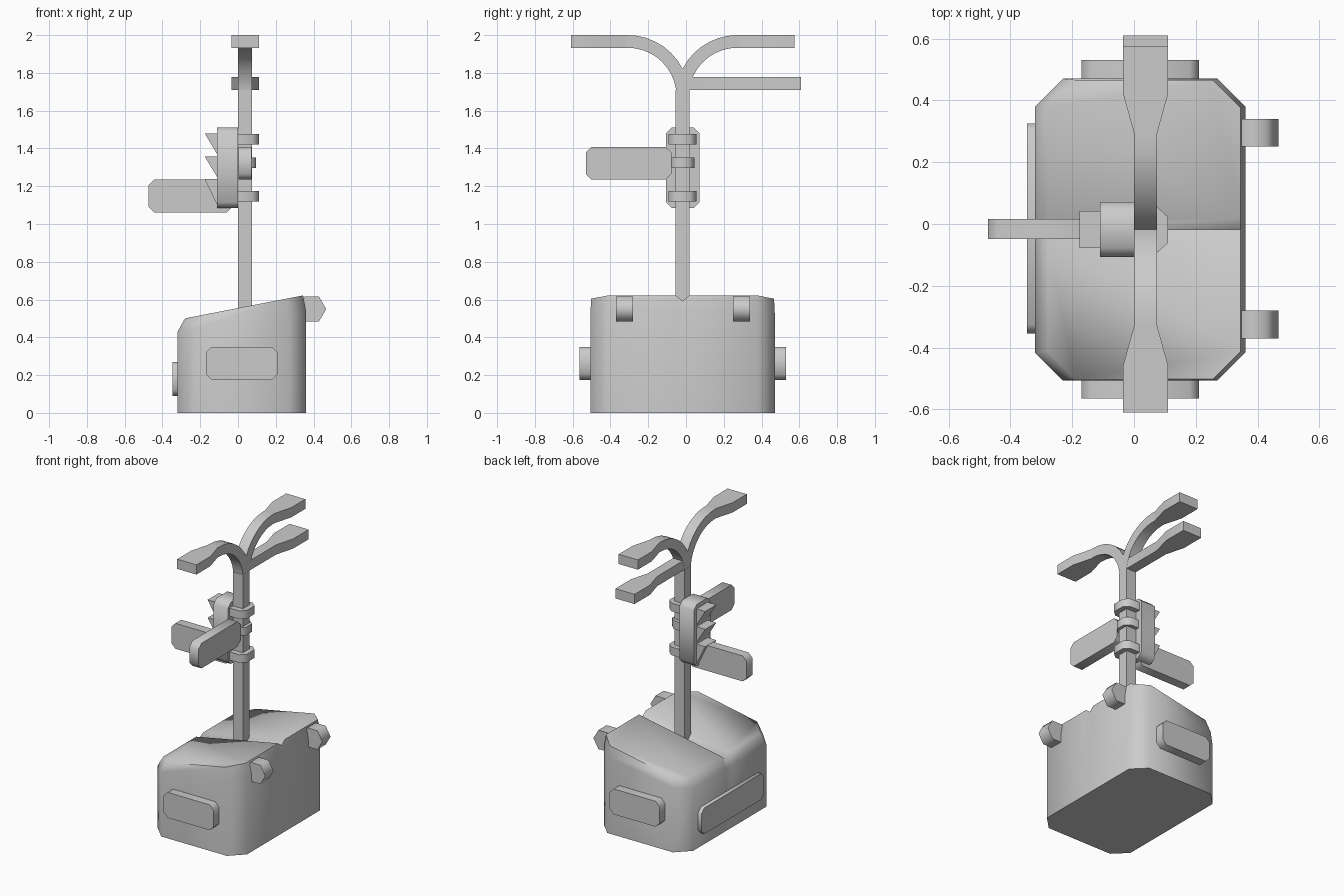
import bpy, bmesh, math

if "Cube" in bpy.data.objects:
    bpy.data.objects.remove(bpy.data.objects["Cube"])

CY = -0.018   # centre line of the body and post in y
PX = 0.0375   # centre line of the post in x


def finish(name, bm, angle=62):
    bmesh.ops.recalc_face_normals(bm, faces=bm.faces)
    me = bpy.data.meshes.new(name)
    bm.to_mesh(me)
    bm.free()
    ob = bpy.data.objects.new(name, me)
    bpy.context.collection.objects.link(ob)
    bpy.ops.object.select_all(action='DESELECT')
    ob.select_set(True)
    bpy.context.view_layer.objects.active = ob
    bpy.ops.object.shade_smooth_by_angle(angle=math.radians(angle))
    return ob


def loft(name, rings, cap=True):
    bm = bmesh.new()
    vs = [[bm.verts.new(p) for p in r] for r in rings]
    n = len(rings[0])
    for a, b in zip(vs, vs[1:]):
        for i in range(n):
            j = (i + 1) % n
            bm.faces.new((a[i], a[j], b[j], b[i]))
    bm.faces.new(vs[0])
    if cap:
        bm.faces.new(vs[-1])
        return finish(name, bm)
    return bm, vs


def prism(name, profile, axis, lo, hi):
    place = {'x': lambda a, b, t: (t, a, b),
             'y': lambda a, b, t: (a, t, b),
             'z': lambda a, b, t: (a, b, t)}[axis]
    return loft(name, [[place(a, b, t) for a, b in profile] for t in (lo, hi)])


def chamfered(a0, a1, b0, b1, c=0.03):
    return [(a0 + c, b0), (a1 - c, b0), (a1, b0 + c), (a1, b1 - c),
            (a1 - c, b1), (a0 + c, b1), (a0, b1 - c), (a0, b0 + c)]


# Body: eight-sided box with sloping top, split by a groove
def body_ring(x0, x1, hy, z, slope, groove):
    c, g = 0.09, 0.036
    pts = [(x0 + c, -hy), (x1 - c, -hy), (x1, c - hy), (x1, -g), (x1, 0), (x1, g), (x1, hy - c),
           (x1 - c, hy), (x0 + c, hy), (x0, hy - c), (x0, g), (x0, 0), (x0, -g), (x0, c - hy)]
    return [(x, y + CY, z + slope * x - (groove if y == 0 else 0)) for x, y in pts]


bm, vs = loft("body", [body_ring(-0.32, 0.36, 0.488, 0, 0, 0),
                       body_ring(-0.32, 0.36, 0.488, 0.482, 0.162, 0),
                       body_ring(-0.28, 0.345, 0.484, 0.555, 0.194, 0.03)], cap=False)
top = vs[-1]
for idx in ((13, 0, 1, 2, 3, 12), (12, 3, 4, 11), (11, 4, 5, 10), (10, 5, 6, 7, 8, 9)):
    bm.faces.new([top[i] for i in idx])
finish("body", bm)

# Raised side panels
panel = chamfered(-0.17, 0.21, 0.175, 0.35)
prism("front_panel", panel, 'y', -0.565, -0.49)
prism("back_panel", panel, 'y', 0.455, 0.53)
prism("left_panel", chamfered(-0.355, 0.325, 0.09, 0.27), 'x', -0.346, -0.30)

# Hinge knuckles
knuckle = [(0.315, 0.55), (0.353, 0.615), (0.429, 0.615),
           (0.467, 0.55), (0.429, 0.485), (0.353, 0.485)]
for name, y in (("front_hinge", -0.37), ("back_hinge", 0.25)):
    prism(name, knuckle, 'y', y, y + 0.09)

# Post
h = 0.037
prism("post", [(0, CY - h), (0.075, CY - h), (0.075, CY + h), (0, CY + h)], 'z', 0.5, 1.71)


# Branches: strips that flare towards the tip
def section(lower, upper, half, side):
    return [(PX + sx * half, CY + side * u, z)
            for sx, (u, z) in ((-1, lower), (1, lower), (1, upper), (-1, upper))]


def flat_end(z, flare, tip, side, wide0, wide1):
    return [section((u, z), (u, z + 0.067), w, side)
            for u, w in ((flare, wide0), (flare + 0.13, wide1), (tip, wide1))]


for name, side in (("back_branch", 1), ("front_branch", -1)):
    rings = []
    for i in range(11):
        a = math.radians(9 * i)
        c, s = math.cos(a), math.sin(a)
        rings.append(section((0.29 - 0.258 * c, 1.675 + 0.258 * s),
                             (0.29 - 0.325 * c, 1.675 + 0.325 * s), 0.037, side))
    loft(name, rings + flat_end(1.933, 0.31, 0.592, side, 0.037, 0.073))
loft("lower_branch", [section((-0.03, 1.71), (-0.03, 1.777), 0.036, 1)]
     + flat_end(1.71, 0.33, 0.628, 1, 0.037, 0.073))

# Toothed block on the post
prism("tooth_block", chamfered(-0.107, 0.071, 1.085, 1.51), 'x', -0.11, 0)
for i, (zt, zb) in enumerate(((1.48, 1.36), (1.357, 1.24), (1.237, 1.09))):
    prism(f"tooth_{i + 1}", [(-0.176, zt), (-0.105, zt), (-0.105, zb)], 'y', -0.078, 0.042)

# Straps around the post
for name, z, x1, hw in (("upper_strap", 1.42, 0.11, 0.074), ("middle_strap", 1.297, 0.096, 0.064),
                        ("lower_strap", 1.118, 0.11, 0.074)):
    y = CY - 0.001
    prism(name, [(0, y - hw), (x1 - 0.035, y - hw), (x1, y - hw + 0.032),
                 (x1, y + hw - 0.032), (x1 - 0.035, y + hw), (0, y + hw)], 'z', z, z + 0.056)

# Paddles
prism("left_paddle", chamfered(-0.473, -0.03, 1.06, 1.235), 'y', -0.048, 0.016)
prism("front_paddle", chamfered(-0.53, -0.078, 1.235, 1.408), 'x', 0.003, 0.072)
